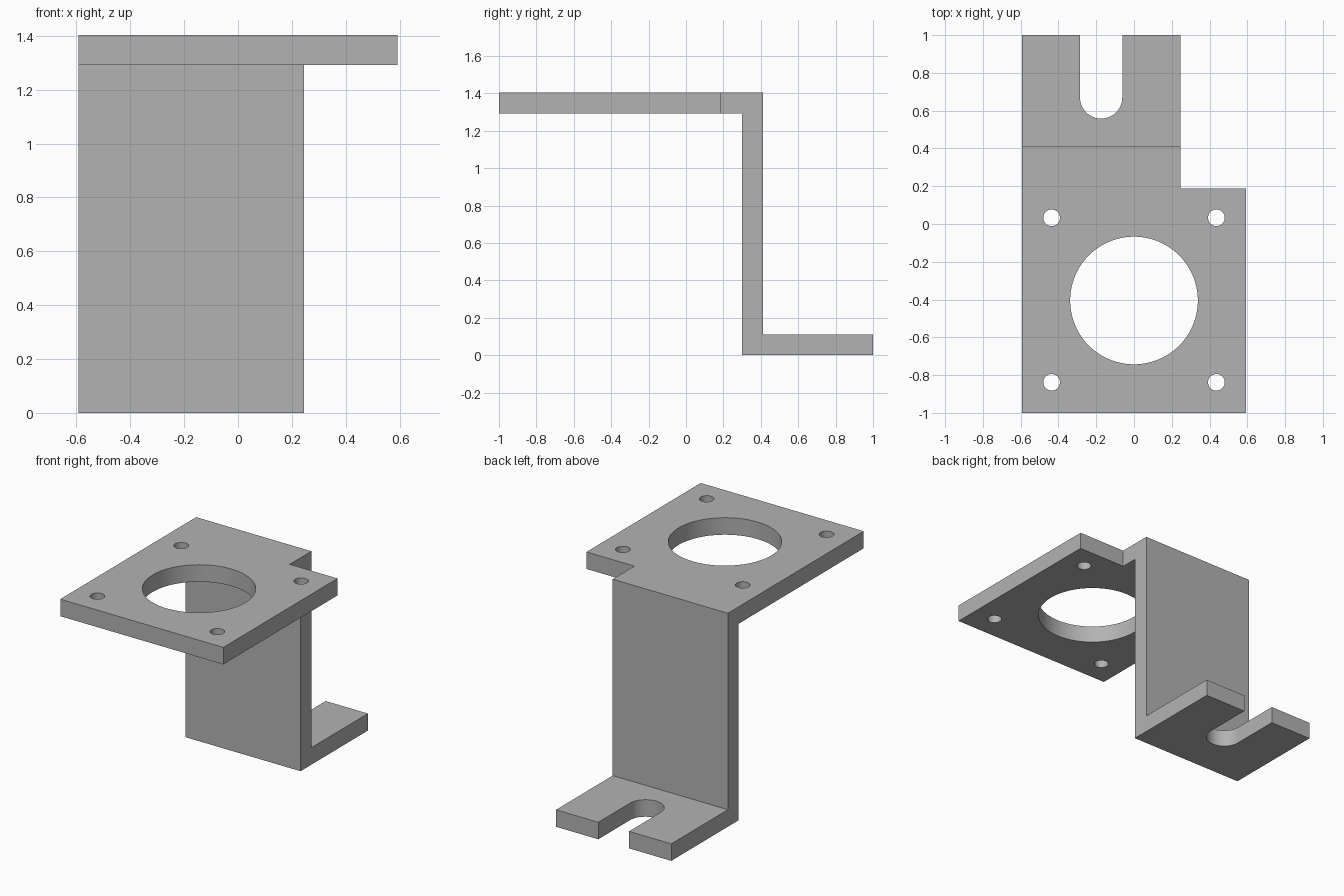
import bpy, bmesh, math
from mathutils import Vector

if "Cube" in bpy.data.objects:
    bpy.data.objects.remove(bpy.data.objects["Cube"])

LEFT, RIGHT, STEP = -0.593, 0.593, 0.245     # plate sides, wall's right side
TOP, PLATE_Z, FOOT_Z = 1.404, 1.292, 0.112   # heights
WALL_F, WALL_B, NOTCH_Y = 0.30, 0.412, 0.187  # depths


def prism(name, points, offset):
    """Extrude a closed outline of 3D points along offset."""
    bm = bmesh.new()
    face = bm.faces.new([bm.verts.new(p) for p in points])
    ext = bmesh.ops.extrude_face_region(bm, geom=[face])
    moved = [v for v in ext["geom"] if isinstance(v, bmesh.types.BMVert)]
    bmesh.ops.translate(bm, verts=moved, vec=Vector(offset))
    bmesh.ops.recalc_face_normals(bm, faces=bm.faces)
    mesh = bpy.data.meshes.new(name)
    bm.to_mesh(mesh)
    bm.free()
    obj = bpy.data.objects.new(name, mesh)
    bpy.context.collection.objects.link(obj)
    return obj


def arc(cx, cy, z, r, start, end, n):
    steps = [math.radians(start + (end - start) * i / n) for i in range(n + 1)]
    return [(cx + r * math.cos(a), cy + r * math.sin(a), z) for a in steps]


def hole(name, x, y, r, n):
    return prism(name, arc(x, y, 1.2, r, 0, 360, n)[:-1], (0, 0, 0.3))


# Bracket: Z-shaped side profile swept across the full width
profile = [(-1, PLATE_Z), (WALL_F, PLATE_Z), (WALL_F, 0), (1, 0),
           (1, FOOT_Z), (WALL_B, FOOT_Z), (WALL_B, TOP), (-1, TOP)]
bracket = prism("motor_bracket", [(LEFT, y, z) for y, z in profile],
                (RIGHT - LEFT, 0, 0))

# Notch narrowing the wall and foot
cutters = [prism("notch_cutter", [(STEP, NOTCH_Y, -0.1), (1, NOTCH_Y, -0.1),
                                  (1, 1.2, -0.1), (STEP, 1.2, -0.1)], (0, 0, 1.7))]
# Large central hole and four screw holes in the top plate
cutters.append(hole("centre_hole_cutter", 0, -0.405, 0.338, 96))
for x in (-0.436, 0.436):
    for y in (-0.838, 0.033):
        cutters.append(hole("screw_hole_cutter", x, y, 0.044, 40))
# Open slot in the foot
slot = arc(-0.174, 0.67, -0.1, 0.112, 180, 360, 32)
slot += [(-0.062, 1.2, -0.1), (-0.286, 1.2, -0.1)]
cutters.append(prism("slot_cutter", slot, (0, 0, 0.4)))

for c in cutters:
    c.hide_render = True
    mod = bracket.modifiers.new(c.name, "BOOLEAN")
    mod.operation = "DIFFERENCE"
    mod.solver = "EXACT"
    mod.object = c

# Bake the cuts and drop the cutters
deps = bpy.context.evaluated_depsgraph_get()
cut_mesh = bpy.data.meshes.new_from_object(bracket.evaluated_get(deps))
bracket.modifiers.clear()
bracket.data = cut_mesh
for c in cutters:
    bpy.data.objects.remove(c)

# Plain grey metal
grey = bpy.data.materials.new("grey_metal")
grey.diffuse_color = (0.45, 0.45, 0.45, 1)
grey.use_nodes = True
grey.node_tree.nodes["Principled BSDF"].inputs["Base Color"].default_value = grey.diffuse_color
cut_mesh.materials.clear()
cut_mesh.materials.append(grey)

bpy.context.view_layer.objects.active = bracket
bracket.select_set(True)
bpy.ops.object.shade_smooth_by_angle(angle=math.radians(30))
